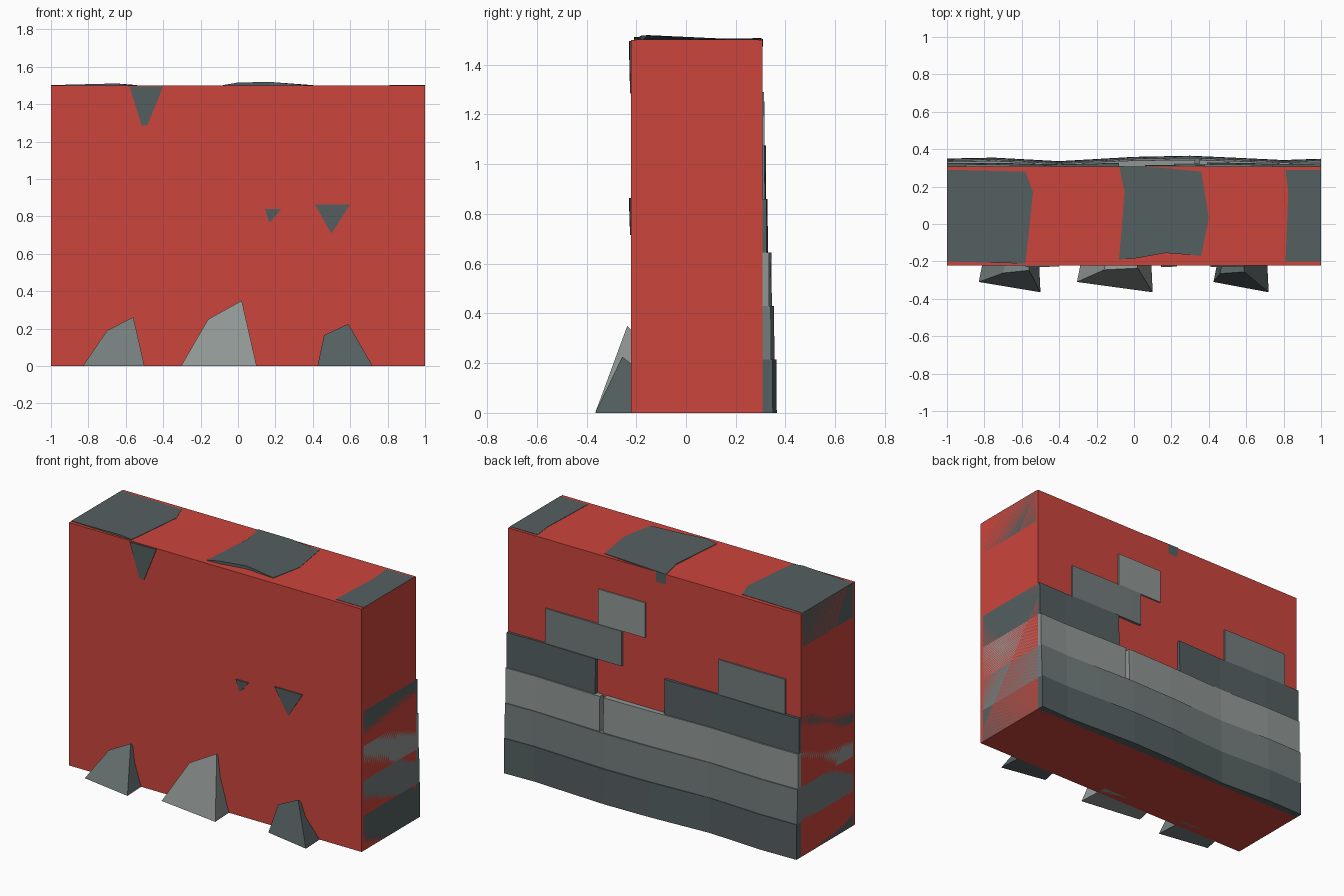
import bpy, bmesh

if "Cube" in bpy.data.objects:
    bpy.data.objects.remove(bpy.data.objects["Cube"])


def material(name, rgb):
    m = bpy.data.materials.new(name)
    m.diffuse_color = (*rgb, 1)
    m.use_nodes = True
    m.node_tree.nodes["Principled BSDF"].inputs["Base Color"].default_value = m.diffuse_color
    return m


RED = material("red_wall", (0.60, 0.06, 0.045))
DARK = material("dark_stone", (0.09, 0.115, 0.118))
MID = material("mid_stone", (0.17, 0.20, 0.20))
LIGHT = material("light_stone", (0.28, 0.31, 0.30))
FRONT, BACK, COURSE = -0.222, 0.307, 0.215


def loft(name, low, high, mat):
    """Flat-faced solid between two matching rings of points."""
    bm = bmesh.new()
    a = [bm.verts.new(p) for p in low]
    b = [bm.verts.new(p) for p in high]
    n = len(a)
    bm.faces.new(a[::-1])
    bm.faces.new(b)
    for i in range(n):
        j = (i + 1) % n
        bm.faces.new((a[i], a[j], b[j], b[i]))
    bmesh.ops.recalc_face_normals(bm, faces=bm.faces)
    me = bpy.data.meshes.new(name)
    bm.to_mesh(me)
    bm.free()
    me.materials.append(mat)
    ob = bpy.data.objects.new(name, me)
    bpy.context.collection.objects.link(ob)
    return ob


# Main wall block
ring = [(-1, FRONT), (1, FRONT), (1, BACK), (-1, BACK)]
loft("wall", [(x, y, 0) for x, y in ring], [(x, y, 1.5) for x, y in ring], RED)

# Wavy outline of the back stones, seen from above
WAVE = [(-1, 0.350), (-0.75, 0.355), (-0.4, 0.336), (0, 0.359),
        (0.3, 0.365), (0.55, 0.354), (0.8, 0.342), (1, 0.349)]


def wave(x):
    for (x0, y0), (x1, y1) in zip(WAVE, WAVE[1:]):
        if x <= x1:
            return y0 + (y1 - y0) * (x - x0) / (x1 - x0)
    return WAVE[-1][1]


# Back stone courses: (course number, x start, x end, material)
BULGE = [1, 0.84, 0.66, 0.42, 0.27, 0.16]
STONES = [(0, -1, 1, DARK), (1, -1, 1, MID),
          (2, -1, 0.325, LIGHT), (2, 0.35, 1, LIGHT),
          (3, -1, -0.08, DARK), (3, 0.39, 1, DARK),
          (4, -0.90, -0.44, MID), (4, 0.215, 0.74, MID),
          (5, 0.06, 0.38, LIGHT)]
for c, x0, x1, mat in STONES:
    xs = [x0] + [x for x, _ in WAVE if x0 < x < x1] + [x1]
    back = [(x, BACK + (wave(x) - BACK) * BULGE[c]) for x in xs]
    plan = [(x1, -0.2), (x0, -0.2)] + back
    loft(f"back_stone_course_{c + 1}",
         [(x, y, c * COURSE) for x, y in plan],
         [(x, y - 0.002, (c + 1) * COURSE) for x, y in plan], mat)

# Capping stones showing on top of the wall: plan points with top height
CAPS = [
    [(-1, -0.20, 1.502), (-0.65, -0.21, 1.511), (-0.58, -0.21, 1.503),
     (-0.54, 0.17, 1.502), (-0.58, 0.28, 1.502), (-1, 0.29, 1.502)],
    [(-0.08, -0.19, 1.502), (0.0, -0.185, 1.516), (0.17, -0.155, 1.519),
     (0.36, -0.17, 1.503), (0.40, 0.03, 1.502), (0.36, 0.28, 1.502),
     (0.15, 0.30, 1.507), (-0.08, 0.31, 1.502), (-0.05, 0.17, 1.504)],
    [(0.81, -0.20, 1.502), (1, -0.20, 1.502), (1, 0.29, 1.502),
     (0.81, 0.29, 1.502), (0.825, 0.17, 1.502)]]
for pts in CAPS:
    loft("cap_stone", [(x, min(y, 0.30), 1.29) for x, y, _ in pts], pts, DARK)

# Stone corners breaking through the front face: left, right, tip, top z, tip z
for x0, x1, tip, zt, zb in [(-0.58, -0.40, -0.50, 1.495, 1.285),
                            (0.41, 0.60, 0.50, 0.865, 0.715),
                            (0.145, 0.23, 0.17, 0.84, 0.77)]:
    w = 0.015 if zt > 1 else 0.004
    face = [(x0, -0.230, zt), (x1, -0.228, zt), (tip + w, -0.225, zb), (tip - w, -0.225, zb)]
    loft("front_stone_corner", face, [(x, -0.20, z) for x, _, z in face], DARK)

# Boulders at the foot: base left/right, top left (x, y, z), top right (x, y, z)
for x0, x1, tl, tr, mat in [
        (-0.83, -0.50, (-0.70, -0.262, 0.19), (-0.56, -0.248, 0.262), MID),
        (-0.305, 0.10, (-0.16, -0.245, 0.25), (0.02, -0.236, 0.35), LIGHT),
        (0.425, 0.72, (0.46, -0.265, 0.165), (0.59, -0.256, 0.226), DARK)]:
    low = [(x0, -0.31, 0), (x1, -0.365, 0), (x1 - 0.01, -0.16, 0), (x0 + 0.03, -0.16, 0)]
    high = [tl, tr, (tr[0] - 0.01, -0.17, tr[2] - 0.07), (tl[0] + 0.02, -0.17, tl[2] - 0.03)]
    loft("foot_boulder", low, high, mat)
